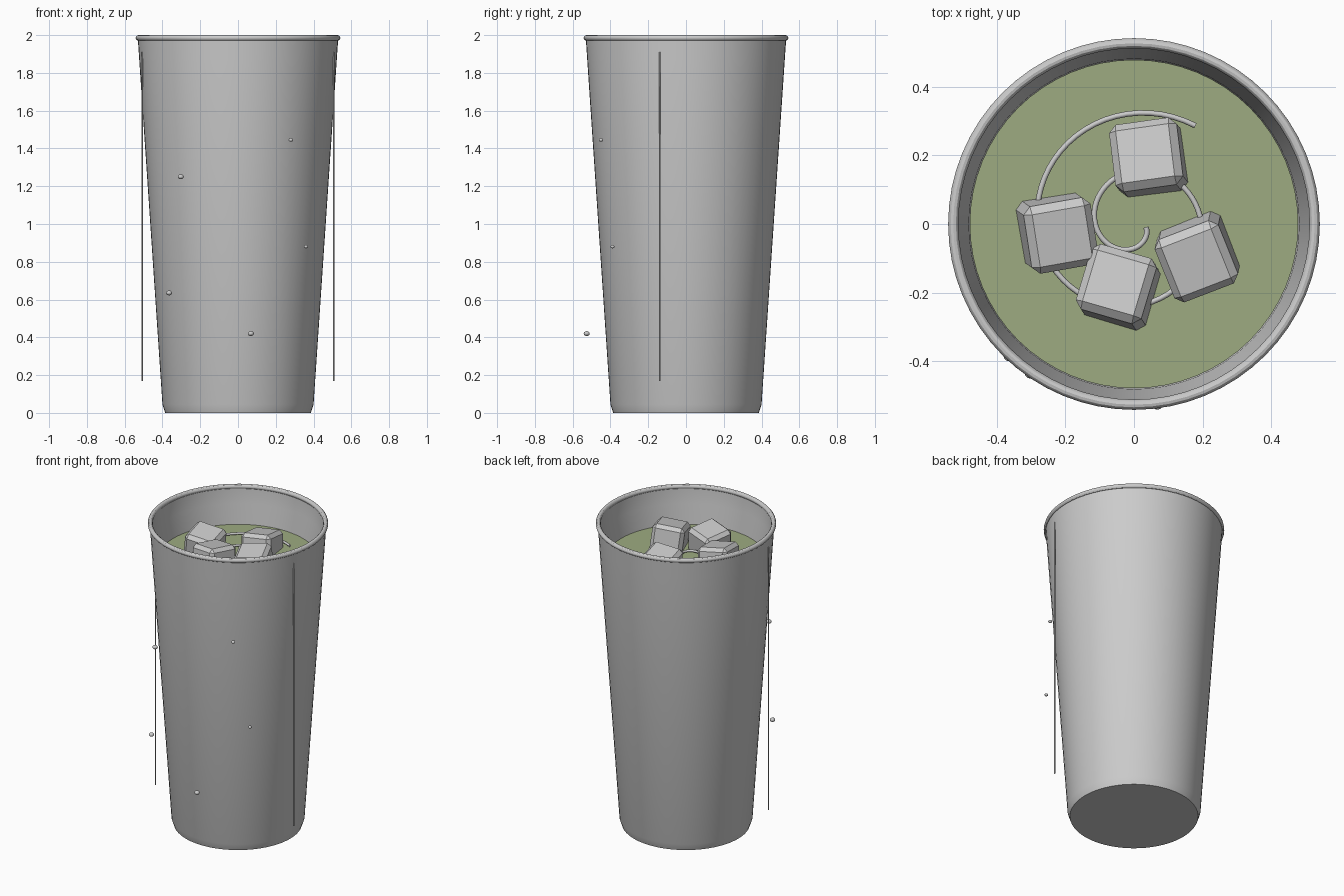
import bpy, bmesh, math
from math import sin, cos, radians, pi
from mathutils import Euler

cube = bpy.data.objects.get("Cube")
if cube:
    bpy.data.objects.remove(cube, do_unlink=True)


def material(name, rgb):
    m = bpy.data.materials.new(name)
    m.use_nodes = True
    m.diffuse_color = (*rgb, 1)
    m.node_tree.nodes["Principled BSDF"].inputs["Base Color"].default_value = (*rgb, 1)
    return m


WHITE = material("pale grey", (0.6, 0.6, 0.6))
GREEN = material("milky green", (0.34, 0.41, 0.22))


def finish(name, bm, mat, angle=None):
    bmesh.ops.recalc_face_normals(bm, faces=bm.faces)
    me = bpy.data.meshes.new(name)
    bm.to_mesh(me)
    bm.free()
    me.materials.append(mat)
    ob = bpy.data.objects.new(name, me)
    bpy.context.collection.objects.link(ob)
    if angle:
        bpy.ops.object.select_all(action="DESELECT")
        ob.select_set(True)
        bpy.context.view_layer.objects.active = ob
        bpy.ops.object.shade_smooth_by_angle(angle=radians(angle))
    return ob


def lathe(name, profile, mat, steps=64, closed=False):
    """Spin (radius, height) points round the z axis."""
    bm = bmesh.new()
    verts = [bm.verts.new((r, 0, z)) for r, z in profile]
    pairs = list(zip(verts, verts[1:]))
    if closed:
        pairs.append((verts[-1], verts[0]))
    edges = [bm.edges.new(p) for p in pairs]
    bmesh.ops.spin(bm, geom=verts + edges, cent=(0, 0, 0), axis=(0, 0, 1),
                   angle=2 * pi, steps=steps, use_merge=True)
    bmesh.ops.remove_doubles(bm, verts=bm.verts, dist=0.0001)
    return finish(name, bm, mat, 30)


# Cup wall with a small foot bevel, and its rolled rim
lathe("cup", [(0, 0), (0.385, 0), (0.40, 0.045), (0.523, 1.87), (0.53, 1.975),
              (0.515, 1.975), (0.508, 1.88), (0.482, 1.75), (0.375, 0.06), (0, 0.06)], WHITE)
lathe("rim", [(0.527 + 0.015 * cos(a * pi / 6), 1.985 + 0.015 * sin(a * pi / 6))
              for a in range(12)], WHITE, closed=True)

# Drink filling the cup
lathe("drink", [(0, 0.1), (0.37, 0.1), (0.479, 1.755), (0, 1.755)], GREEN)

# Spiral swirl lying on the drink
curve = bpy.data.curves.new("swirl", "CURVE")
curve.dimensions = "3D"
curve.bevel_depth = 0.008
curve.bevel_resolution = 2
curve.use_fill_caps = True
spline = curve.splines.new("POLY")
COUNT = 110
spline.points.add(COUNT - 1)
for i, p in enumerate(spline.points):
    t = i / (COUNT - 1)
    a = radians(58 + 647 * t)
    r = 0.338 - 0.302 * t
    p.co = (r * cos(a), r * sin(a), 1.775, 1)
curve.materials.append(WHITE)
bpy.context.collection.objects.link(bpy.data.objects.new("swirl", curve))

# Chamfered ice cubes: centre, tilt about x and y, turn about z
ICE = [((0.045, 0.19, 1.765), (-10, -6, 8)),
       ((-0.225, -0.025, 1.79), (8, 8, 10)),
       ((-0.045, -0.185, 1.80), (-6, -7, -16)),
       ((0.185, -0.095, 1.80), (9, -6, 21))]
for i, (centre, tilt) in enumerate(ICE):
    bm = bmesh.new()
    bmesh.ops.create_cube(bm, size=0.2)
    bmesh.ops.bevel(bm, geom=bm.edges[:], offset=0.022, segments=1, affect="EDGES")
    ob = finish(f"ice_cube_{i + 1}", bm, WHITE)
    ob.location = centre
    ob.rotation_euler = Euler([radians(d) for d in tilt])

# Thin upright seams on both sides
for side, x in (("left", 0.506), ("right", -0.508)):
    bm = bmesh.new()
    bmesh.ops.create_cone(bm, cap_ends=True, segments=8, radius1=0.004,
                          radius2=0.004, depth=1.74)
    ob = finish(f"seam_{side}", bm, WHITE, 50)
    ob.location = (x, -0.138, 1.04)

# Water droplets: x, height, radius
for i, (x, z, r) in enumerate([(-0.303, 1.25, 0.016), (0.28, 1.445, 0.012),
                               (0.36, 0.88, 0.011), (-0.365, 0.635, 0.016),
                               (0.068, 0.42, 0.016)]):
    bm = bmesh.new()
    bmesh.ops.create_uvsphere(bm, u_segments=12, v_segments=8, radius=r)
    ob = finish(f"droplet_{i + 1}", bm, WHITE, 60)
    ob.location = (x, -math.sqrt(0.53 ** 2 - x * x), z)
    ob.scale.z = 0.8
